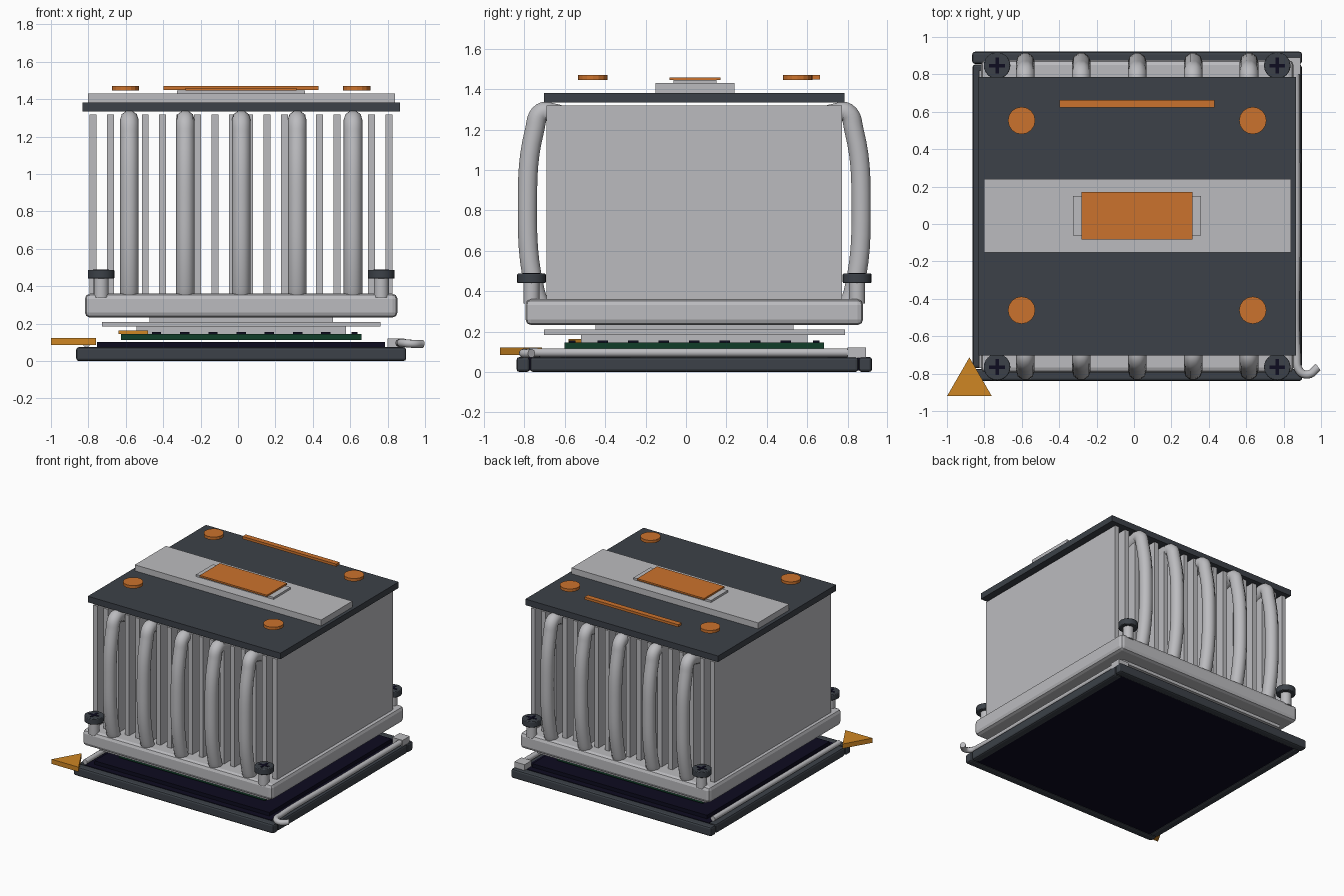
import bpy
import math

cube = bpy.data.objects.get("Cube")
if cube:
    bpy.data.objects.remove(cube, do_unlink=True)

CX, CY = 0.017, 0.041   # centre of the stack


def material(name, rgb, rough=0.5):
    m = bpy.data.materials.new(name)
    m.use_nodes = True
    m.diffuse_color = (*rgb, 1)
    bsdf = m.node_tree.nodes["Principled BSDF"]
    bsdf.inputs["Base Color"].default_value = (*rgb, 1)
    bsdf.inputs["Roughness"].default_value = rough
    return m


METAL = material("light metal", (0.50, 0.50, 0.52))
DARK = material("dark plate", (0.045, 0.053, 0.065))
NAVY = material("black navy", (0.004, 0.0035, 0.014))
GREEN = material("board green", (0.005, 0.048, 0.022))
COPPER = material("copper orange", (0.60, 0.17, 0.026))
GOLD = material("gold", (0.62, 0.24, 0.017))


def finish(name, mat, bevel=0, smooth=False):
    ob = bpy.context.object
    ob.name = name
    ob.data.materials.clear()
    ob.data.materials.append(mat)
    if bevel:
        mod = ob.modifiers.new("bevel", "BEVEL")
        mod.width = bevel
        mod.segments = 2
    if smooth:
        bpy.ops.object.shade_smooth_by_angle(angle=math.radians(40))
    return ob


def box(name, mat, x, y, z, bevel=0):
    """Box from (min, max) pairs."""
    bpy.ops.mesh.primitive_cube_add(size=1, location=[sum(p) / 2 for p in (x, y, z)])
    bpy.context.object.scale = [p[1] - p[0] for p in (x, y, z)]
    bpy.ops.object.transform_apply(location=False, rotation=False, scale=True)
    return finish(name, mat, bevel)


def slab(name, mat, half, z, bevel=0):
    """Square slab centred on the stack."""
    return box(name, mat, (CX - half, CX + half), (CY - half, CY + half), z, bevel)


def disc(name, mat, x, y, z, radius, sides=16, bevel=0, smooth=False):
    bpy.ops.mesh.primitive_cylinder_add(vertices=sides, radius=radius, depth=z[1] - z[0],
                                        location=(x, y, sum(z) / 2))
    return finish(name, mat, bevel, smooth)


def tube(name, mat, points, radius):
    cu = bpy.data.curves.new(name, "CURVE")
    cu.dimensions = "3D"
    cu.bevel_depth = radius
    cu.bevel_resolution = 3
    cu.resolution_u = 6
    cu.use_fill_caps = True
    sp = cu.splines.new("BEZIER")
    sp.bezier_points.add(len(points) - 1)
    for bp, co in zip(sp.bezier_points, points):
        bp.co = co
        bp.handle_left_type = bp.handle_right_type = "AUTO"
    ob = bpy.data.objects.new(name, cu)
    bpy.context.collection.objects.link(ob)
    bpy.ops.object.select_all(action="DESELECT")
    ob.select_set(True)
    bpy.context.view_layer.objects.active = ob
    bpy.ops.object.convert(target="MESH")
    return finish(name, mat, smooth=True)


# Socket: body and bevelled rim
slab("socket_body", NAVY, 0.82, (0.008, 0.074))
slab("socket_deck", NAVY, 0.77, (0.07, 0.102))
for side, s in (("front", -1), ("back", 1)):
    y = sorted((CY + s * 0.88, CY + s * 0.815))
    box(f"{side}_rim", DARK, (CX - 0.882, CX + 0.882), y, (0, 0.074), 0.014)
for side, s in (("left", 1), ("right", -1)):
    x = sorted((CX + s * 0.88, CX + s * 0.815))
    box(f"{side}_rim", DARK, x, (CY - 0.812, CY + 0.812), (0, 0.074), 0.014)

# Locking lever, its hinge, and the fixed rod opposite
tube("lever", METAL, [(0.865, 0.82, 0.096), (0.868, 0.0, 0.096), (0.87, -0.70, 0.096),
                      (0.885, -0.785, 0.096), (0.93, -0.805, 0.092), (0.985, -0.765, 0.092)], 0.022)
box("lever_hinge", METAL, (0.80, 0.89), (0.80, 0.89), (0.07, 0.12))
tube("fixed_rod", METAL, [(-0.81, -0.77, 0.093), (-0.81, 0.82, 0.093)], 0.02)

# Corner markers: three-sided prisms
disc("socket_corner_marker", GOLD, -0.88, -0.851, (0.085, 0.122), 0.138, 3)
disc("board_corner_marker", GOLD, -0.56, -0.535, (0.145, 0.164), 0.092, 3)

# Processor: board, small components, heat spreader
slab("board", GREEN, 0.643, (0.113, 0.145))
for i in range(-3, 4):
    for s in (-1, 1):
        a, b = CX + i * 0.151, CY + s * 0.605
        box("board_component", NAVY, (a - 0.025, a + 0.025), (b - 0.016, b + 0.016), (0.144, 0.155))
        a, b = CX + s * 0.605, CY + i * 0.151
        box("board_component", NAVY, (a - 0.016, a + 0.016), (b - 0.025, b + 0.025), (0.144, 0.155))
slab("heat_spreader", METAL, 0.56, (0.145, 0.184))
slab("mounting_plate", METAL, 0.745, (0.184, 0.209))
slab("contact_plate", METAL, 0.49, (0.209, 0.235))

# Cooler base and fins
slab("cooler_base", METAL, 0.836, (0.232, 0.36), 0.028)
for i in range(18):
    x = -0.775 + i * 0.0931
    box("fin", METAL, (x - 0.0185, x + 0.0185), (-0.69, 0.772), (0.355, 1.318))

# Bowed heat pipes on front and back
PIPE = [(0.75, 0.30), (0.788, 0.40), (0.826, 0.83), (0.79, 1.20),
        (0.755, 1.285), (0.70, 1.282), (0.60, 1.25)]
for i in range(-2, 3):
    for side, s in (("front", -1), ("back", 1)):
        tube(f"{side}_heat_pipe", METAL,
             [(CX + i * 0.299, CY + s * d, z) for d, z in PIPE], 0.05)

# Corner screws with cross slots
for sx in (-1, 1):
    for sy in (-1, 1):
        x, y = CX + sx * 0.749, CY + sy * 0.806
        disc("screw_post", METAL, x, y, (0.34, 0.445), 0.04, 16, smooth=True)
        disc("screw_head", DARK, x, y, (0.44, 0.487), 0.071, 24, 0.005, True)
        box("screw_slot", NAVY, (x - 0.042, x + 0.042), (y - 0.009, y + 0.009), (0.481, 0.489))
        box("screw_slot", NAVY, (x - 0.009, x + 0.009), (y - 0.042, y + 0.042), (0.481, 0.4895))

# Top cover, centre bar, badge plate
box("top_cover", DARK, (-0.832, 0.866), (-0.702, 0.785), (1.334, 1.382))
box("centre_bar", METAL, (-0.803, 0.84), (-0.152, 0.24), (1.382, 1.43))
box("badge_mount", METAL, (-0.325, 0.358), (-0.062, 0.15), (1.43, 1.446))
box("badge_plate", COPPER, (-0.28, 0.312), (-0.082, 0.172), (1.446, 1.459))

# Floating accents over the cover
box("accent_strip", COPPER, (-0.397, 0.43), (0.622, 0.664), (1.449, 1.469))
for sx in (-1, 1):
    for sy in (-1, 1):
        disc("accent_disc", COPPER, CX + sx * 0.618, 0.046 + sy * 0.507, (1.446, 1.469), 0.073, 16)
